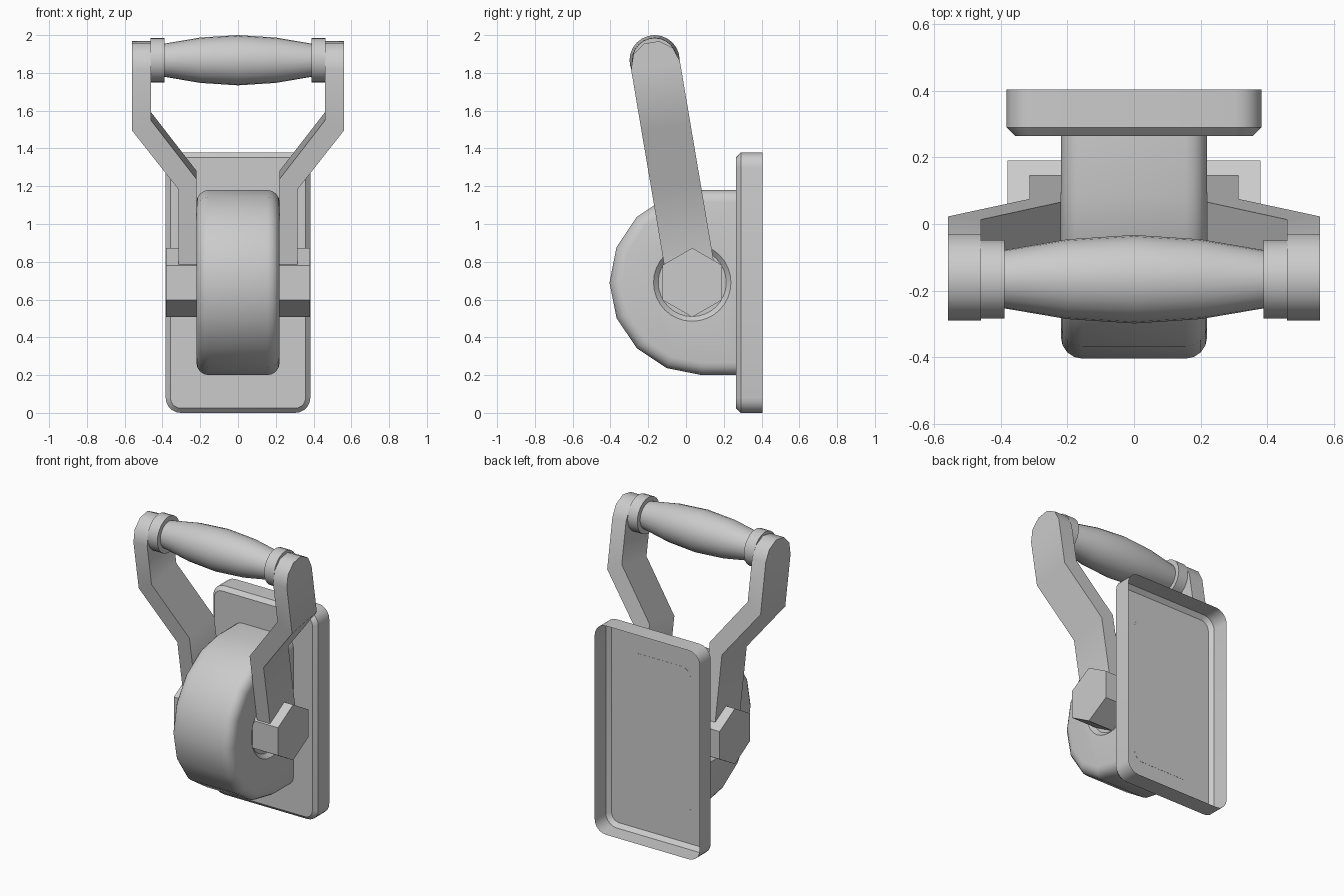
import bpy, bmesh
from math import sin, cos, pi, radians

if "Cube" in bpy.data.objects:
    bpy.data.objects.remove(bpy.data.objects["Cube"])


def loft(name, rings, cap_start=True, cap_end=True, smooth=None):
    """Skin a list of equal-length closed rings of points."""
    bm = bmesh.new()
    loops = [[bm.verts.new(p) for p in ring] for ring in rings]
    n = len(loops[0])
    for a, b in zip(loops, loops[1:]):
        for i in range(n):
            j = (i + 1) % n
            bm.faces.new((a[i], a[j], b[j], b[i]))
    if cap_start:
        bm.faces.new(loops[0][::-1])
    if cap_end:
        bm.faces.new(loops[-1])
    bmesh.ops.recalc_face_normals(bm, faces=bm.faces)
    mesh = bpy.data.meshes.new(name)
    bm.to_mesh(mesh)
    bm.free()
    ob = bpy.data.objects.new(name, mesh)
    bpy.context.collection.objects.link(ob)
    if smooth:
        select(ob)
        bpy.ops.object.shade_smooth_by_angle(angle=radians(smooth))
    return ob


def select(ob):
    bpy.ops.object.select_all(action='DESELECT')
    bpy.context.view_layer.objects.active = ob
    ob.select_set(True)


def lathe_x(name, profile, cy, cz, sides, smooth=None):
    """Revolve (x, radius) pairs about an axis along x; a vertex points up."""
    rings = [[(x, cy + r * sin(2 * pi * i / sides), cz + r * cos(2 * pi * i / sides))
              for i in range(sides)] for x, r in profile]
    return loft(name, rings, smooth=smooth)


# Back plate: rounded shell with a chamfered front, open at the back
def plate_ring(y, inset):
    hx, hz, r = 0.383 - inset, 0.689 - inset, 0.08 - inset
    pts = []
    for q, (sx, sz) in enumerate([(1, 1), (-1, 1), (-1, -1), (1, -1)]):
        for k in range(6):
            a = pi / 2 * (q + k / 5)
            pts.append((sx * (hx - r) + r * cos(a), y, 0.689 + sz * (hz - r) + r * sin(a)))
    return pts


loft("back_plate", [plate_ring(0.405, 0), plate_ring(0.29, 0), plate_ring(0.265, 0.025)],
     cap_start=False, smooth=30)


# Housing: half-round drum running straight back into the plate
def drum_ring(x, inset):
    r = 0.49 - inset
    pts = [(x, 0.266, 0.69 + r)]
    for k in range(9):
        a = pi / 2 + pi * k / 8
        pts.append((x, 0.085 + r * cos(a), 0.69 + r * sin(a)))
    return pts + [(x, 0.266, 0.69 - r)]


R = 0.065
half = [(0.22 - R + R * sin(pi / 2 * k / 4), R - R * cos(pi / 2 * k / 4)) for k in range(5)]
section = [(-x, i) for x, i in reversed(half)] + half
housing = loft("drum_housing", [drum_ring(x, i) for x, i in section])

# Shallow round recess in both sides of the housing
PIVOT_Y, PIVOT_Z = 0.033, 0.69
for s in (-1, 1):
    cutter = lathe_x("recess_cutter", [(s * 0.195, 0.18), (s * 0.22, 0.205), (s * 0.25, 0.235)],
                     PIVOT_Y, PIVOT_Z, 32)
    cutter.hide_render = True
    mod = housing.modifiers.new("recess", 'BOOLEAN')
    mod.operation, mod.solver, mod.object = 'DIFFERENCE', 'EXACT', cutter
    select(housing)
    bpy.ops.object.modifier_apply(modifier=mod.name)
    bpy.data.objects.remove(cutter)
select(housing)
bpy.ops.object.shade_smooth_by_angle(angle=radians(35))

# Hexagonal pivot bolt through the housing
lathe_x("hex_bolt", [(-0.38, 0.183), (0.38, 0.183)], PIVOT_Y, PIVOT_Z, 6)

# Cranked arms, leaning forward, with rounded tops
TILT, W, TOP = radians(9.6), 0.131, 1.165


def arm_point(x, along, across):
    return (x, PIVOT_Y - along * sin(TILT) + across * cos(TILT),
            PIVOT_Z + along * cos(TILT) + across * sin(TILT))


# rows: inner x, outer x, inner height, outer height, half width
rows = [(0.22, 0.315, 0, 0, W), (0.22, 0.315, 0.578, 0.522, W), (0.46, 0.56, 0.892, 0.837, W)]
for deg in (0, 36, 72):
    h = TOP + W * sin(radians(deg))
    rows.append((0.46, 0.56, h, h, W * cos(radians(deg))))
arm = loft("arm", [[arm_point(xi, si, -w), arm_point(xo, so, -w),
                    arm_point(xo, so, w), arm_point(xi, si, w)]
                   for xi, xo, si, so, w in rows], smooth=40)
arm.modifiers.new("mirror", 'MIRROR').use_mirror_merge = False

# Barrel-shaped grip with an end collar on each side
GRIP_Y, GRIP_Z = -0.166, 1.867
lathe_x("grip", [(-0.40, 0.086), (-0.2, 0.12), (0, 0.133), (0.2, 0.12), (0.40, 0.086)],
        GRIP_Y, GRIP_Z, 24, smooth=30)
for s in (-1, 1):
    lathe_x("grip_collar", [(s * 0.39, 0.118), (s * 0.462, 0.118)], GRIP_Y, GRIP_Z, 24, smooth=30)
